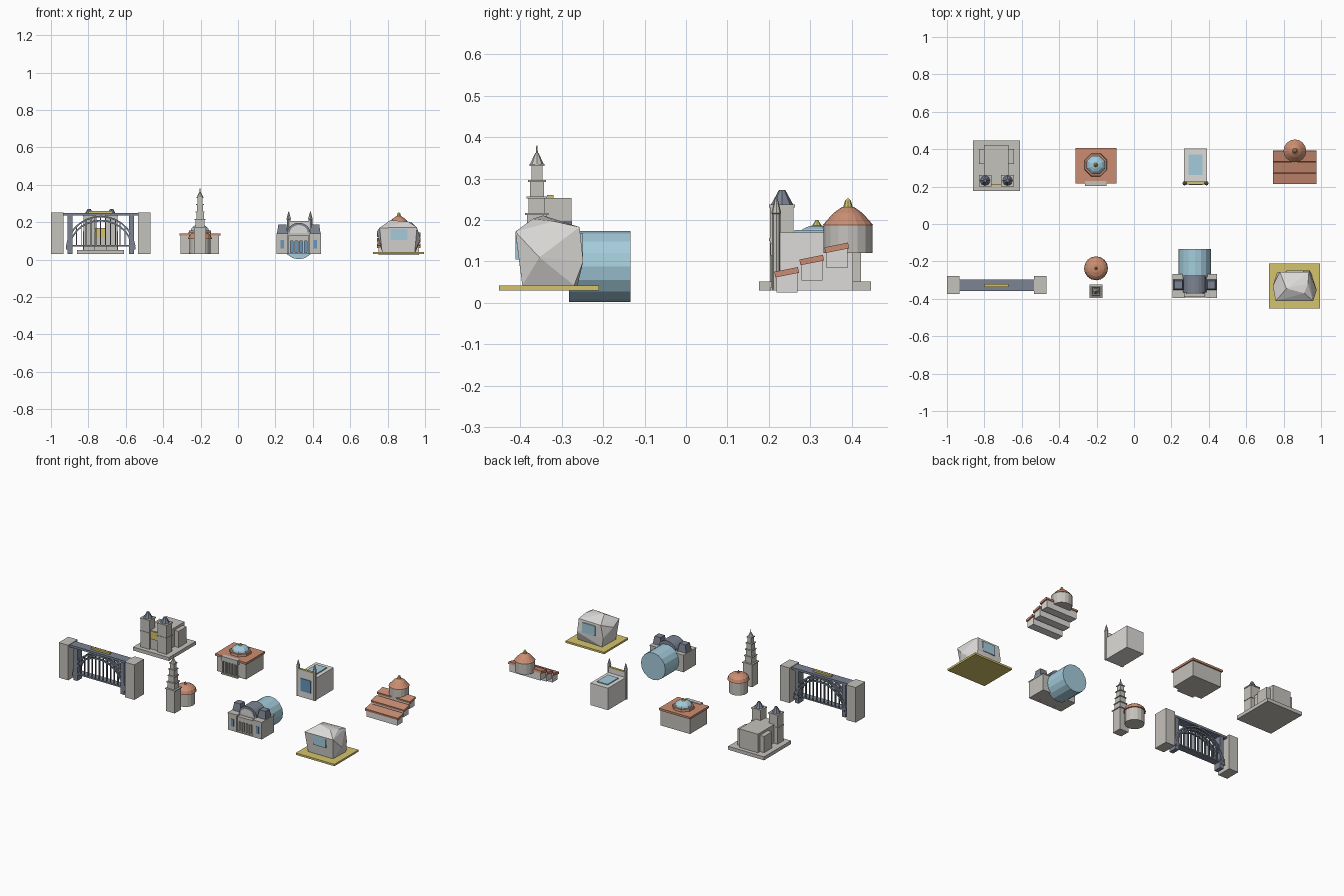
import bpy, bmesh, math
from mathutils import Matrix, Vector

if "Cube" in bpy.data.objects:
    bpy.data.objects.remove(bpy.data.objects["Cube"])


def material(name, r, g, b):
    m = bpy.data.materials.new(name)
    m.diffuse_color = (r, g, b, 1)
    m.use_nodes = True
    m.node_tree.nodes["Principled BSDF"].inputs["Base Color"].default_value = m.diffuse_color
    return m


STONE = material("stone", .56, .54, .50)
PALE = material("pale", .72, .71, .69)
SLATE = material("slate", .20, .23, .29)
TILE = material("tile", .60, .27, .17)
GLASS = material("glass", .37, .60, .71)
BLUE = material("deep_blue", .13, .31, .53)
GOLD = material("gold", .66, .54, .15)


def finish(name, bm, mat):
    bmesh.ops.recalc_face_normals(bm, faces=bm.faces)
    me = bpy.data.meshes.new(name)
    bm.to_mesh(me)
    bm.free()
    me.materials.append(mat)
    ob = bpy.data.objects.new(name, me)
    bpy.context.collection.objects.link(ob)
    return ob


def box(name, x, y, z, mat, tilt=0):
    """Box from (min, max) ranges, optionally tilted about x."""
    bm = bmesh.new()
    size = [b - a for a, b in (x, y, z)]
    mid = [(a + b) / 2 for a, b in (x, y, z)]
    bmesh.ops.create_cube(bm, size=1, matrix=Matrix.Translation(mid)
                          @ Matrix.Rotation(tilt, 4, 'X') @ Matrix.Diagonal((*size, 1)))
    return finish(name, bm, mat)


def lathe(name, x, y, profile, mat, n=8, turn=0.0):
    """Revolve (radius, z) points about a vertical axis, capped at both ends."""
    bm = bmesh.new()
    rings = [[bm.verts.new((x + r * math.cos(turn + 2 * math.pi * i / n),
                            y + r * math.sin(turn + 2 * math.pi * i / n), z)) for i in range(n)]
             for r, z in profile]
    for a, b in zip(rings, rings[1:]):
        for i in range(n):
            j = (i + 1) % n
            bm.faces.new((a[i], a[j], b[j], b[i]))
    bm.faces.new(rings[0][::-1])
    bm.faces.new(rings[-1])
    return finish(name, bm, mat)


def extrude_y(name, pts, y0, y1, mat):
    """Extrude an (x, z) outline along y."""
    bm = bmesh.new()
    f = bm.faces.new([bm.verts.new((px, y0, pz)) for px, pz in pts])
    ex = bmesh.ops.extrude_face_region(bm, geom=[f])
    bmesh.ops.translate(bm, vec=(0, y1 - y0, 0),
                        verts=[v for v in ex['geom'] if isinstance(v, bmesh.types.BMVert)])
    return finish(name, bm, mat)


def arc(cx, cz, rx, rz, a0, a1, n):
    return [(cx + rx * math.cos(math.radians(a0 + (a1 - a0) * i / n)),
             cz + rz * math.sin(math.radians(a0 + (a1 - a0) * i / n))) for i in range(n + 1)]


def dome(r, z, h, n=4):
    return [(max(r * math.cos(math.pi / 2 * i / n), .002), z + h * math.sin(math.pi / 2 * i / n))
            for i in range(n + 1)]


S = math.pi / 4

# Arched bridge
bx = -.734
for s in (-1, 1):
    box("bridge_pylon", sorted((bx + s * .2, bx + s * .266)), (-.373, -.277), (.03, .253), STONE)
    box("bridge_pier", sorted((bx + s * .152, bx + s * .178)), (-.35, -.3), (.03, .236), SLATE)
box("bridge_deck", (bx - .22, bx + .22), (-.357, -.298), (.236, .25), SLATE)
box("bridge_lower_deck", (bx - .185, bx + .185), (-.35, -.305), (.07, .079), SLATE)
box("bridge_gold_crown", (bx - .064, bx + .064), (-.336, -.32), (.248, .261), GOLD)
for y in (-.35, -.308):
    for rx, rz in ((.186, .18), (.172, .158)):
        extrude_y("bridge_arch", arc(bx, .055, rx, rz, 0, 180, 14)
                  + arc(bx, .055, rx - .008, rz - .009, 180, 0, 14), y, y + .01, SLATE)
    for i in range(-5, 6):
        dx = i * .026
        top = .055 + .172 * math.sqrt(1 - (dx / .186) ** 2)
        box("bridge_hanger", (bx + dx - .0025, bx + dx + .0025), (y + .002, y + .007),
            (.075, top), SLATE)

# Twin-towered cathedral
cx = -.736
box("cathedral_base", (cx - .126, cx + .126), (.176, .447), (.03, .052), STONE)
box("cathedral_nave", (cx - .065, cx + .065), (.215, .422), (.052, .17), STONE)
box("cathedral_transept", (cx - .094, cx + .094), (.32, .4), (.052, .155), STONE)
box("cathedral_rose_window", (cx - .026, cx + .026), (.208, .22), (.118, .168), GOLD)
for s in (-1, 1):
    tx = cx + s * .06
    box("cathedral_tower", (tx - .031, tx + .031), (.203, .26), (.052, .235), STONE)
    for z in (.15, .23):
        box("cathedral_cornice", (tx - .034, tx + .034), (.2, .263), (z, z + .007), STONE)
    lathe("cathedral_tower_roof", tx, .232, [(.027, .237), (.008, .272)], SLATE)

# Tiered spire with rotunda
sx, sy = -.203, -.36
tiers = [(.03, .17, .031), (.175, .212, .024), (.217, .252, .02), (.257, .292, .017), (.297, .33, .0135)]
for z0, z1, h in tiers:
    box("spire_tier", (sx - h, sx + h), (sy - h, sy + h), (z0, z1), STONE)
    h += .0045
    box("spire_ledge", (sx - h, sx + h), (sy - h, sy + h), (z1, z1 + .005), STONE)
lathe("spire_cone", sx, sy, [(.018, .332), (.004, .362)], STONE)
lathe("spire_needle", sx, sy, [(.003, .36), (.0015, .38)], STONE, 6)
lathe("rotunda_drum", sx, -.237, [(.056, .03), (.056, .112)], STONE, 16)
lathe("rotunda_dome", sx, -.237, [(.064, .11)] + dome(.062, .116, .036), TILE, 16)
lathe("rotunda_finial", sx, -.237, [(.009, .148), (.002, .166)], TILE)

# Domed hall
hx, hy = -.204, .316
box("hall_body", (hx - .103, hx + .103), (.225, .398), (.03, .13), STONE)
box("hall_roof", (hx - .11, hx + .11), (.217, .406), (.128, .141), TILE)
lathe("hall_drum", hx, hy, [(.066, .14), (.063, .155)], TILE, 8, S / 2)
lathe("hall_dome", hx, hy, dome(.053, .154, .034), GLASS, 8, S / 2)
lathe("hall_finial", hx, hy, [(.012, .186), (.003, .2)], GOLD)
box("hall_porch_top", (hx - .057, hx + .057), (.204, .23), (.115, .144), STONE)
box("hall_step", (hx - .057, hx + .057), (.204, .23), (.03, .038), STONE)
for i in range(6):
    x = hx - .05 + i * .02
    lathe("hall_column", x, .212, [(.006, .036), (.006, .118)], STONE)

# Grand station with glazed barrel shed
gx = .325
extrude_y("station_shed", arc(gx, .088, .086, .086, 0, 337.5, 15), -.283, -.134, GLASS)
box("station_hall", (gx - .06, gx + .06), (-.366, -.275), (.03, .145), STONE)
extrude_y("station_barrel_roof", arc(gx, .143, .062, .054, 0, 180, 10), -.366, -.275, SLATE)
extrude_y("station_lunette", arc(gx, .143, .048, .042, 0, 180, 10), -.372, -.36, PALE)
box("station_porch", (gx - .055, gx + .055), (-.39, -.36), (.1, .13), STONE)
box("station_step", (gx - .055, gx + .055), (-.394, -.36), (.03, .038), STONE)
box("station_windows", (gx - .05, gx + .05), (-.372, -.36), (.036, .102), BLUE)
for i in range(5):
    x = gx - .05 + i * .025
    box("station_column", (x - .005, x + .005), (-.39, -.365), (.036, .102), STONE)
for s in (-1, 1):
    wx = gx + s * .088
    box("station_wing", (wx - .03, wx + .03), (-.394, -.27), (.03, .138), STONE)
    box("station_wing_window", (wx - .01, wx + .01), (-.396, -.39), (.06, .105), BLUE)
    lathe("station_mansard", wx, -.325, [(.041, .137), (.03, .188)], SLATE, 4, S)
    box("station_wing_cornice", (wx - .032, wx + .032), (-.396, -.268), (.134, .14), STONE)

# Skylit box building with twin pinnacles
kx = .329
box("gallery_body", (kx - .062, kx + .062), (.222, .403), (.03, .17), PALE)
box("gallery_skylight", (kx - .037, kx + .037), (.262, .371), (.165, .176), GLASS)
box("gallery_facade", (kx - .062, kx + .062), (.212, .226), (.03, .2), PALE)
box("gallery_gold_trim", (kx - .058, kx + .058), (.212, .226), (.199, .206), GOLD)
box("gallery_window", (kx - .036, kx + .036), (.208, .215), (.07, .15), BLUE)
for s in (-1, 1):
    lathe("gallery_pinnacle", kx + s * .058, .218,
          [(.01, .03), (.01, .215), (.012, .217), (.0015, .258)], STONE)

# Faceted crystal pavilion: convex hull of a few corner points
box("pavilion_plinth", (.723, .995), (-.452, -.21), (.03, .042), GOLD)
bm = bmesh.new()
for p in [(.77, -.395, .042), (.945, -.395, .042), (.95, -.27, .042), (.775, -.262, .042),
          (.757, -.412, .17), (.957, -.412, .172), (.977, -.354, .11), (.94, -.248, .1),
          (.935, -.257, .183), (.78, -.257, .18), (.742, -.33, .15), (.765, -.26, .1),
          (.815, -.345, .211), (.93, -.318, .197), (.91, -.37, .203)]:
    bm.verts.new(p)
bmesh.ops.convex_hull(bm, input=bm.verts)
finish("pavilion_crystal", bm, PALE)
box("pavilion_window", (.815, .905), (-.411, -.249), (.105, .168), GLASS)

# Terraced houses with rotunda
for i in range(3):
    y, z = .218 + i * .0605, .025 + i * .0295
    box("terrace_house", (.752, .968), (y, y + .051), (z, z + .048), PALE)
    box("terrace_roof", (.743, .976), (y - .004, y + .054), (z + .042, z + .056), TILE, .2)
lathe("terrace_rotunda", .86, .391, [(.059, .12), (.059, .19)], STONE, 16)
lathe("terrace_rotunda_roof", .86, .391, [(.061, .188), (.035, .217), (.014, .232)], TILE, 16)
lathe("terrace_finial", .86, .391, [(.012, .23), (.007, .247), (.002, .252)], GOLD)
